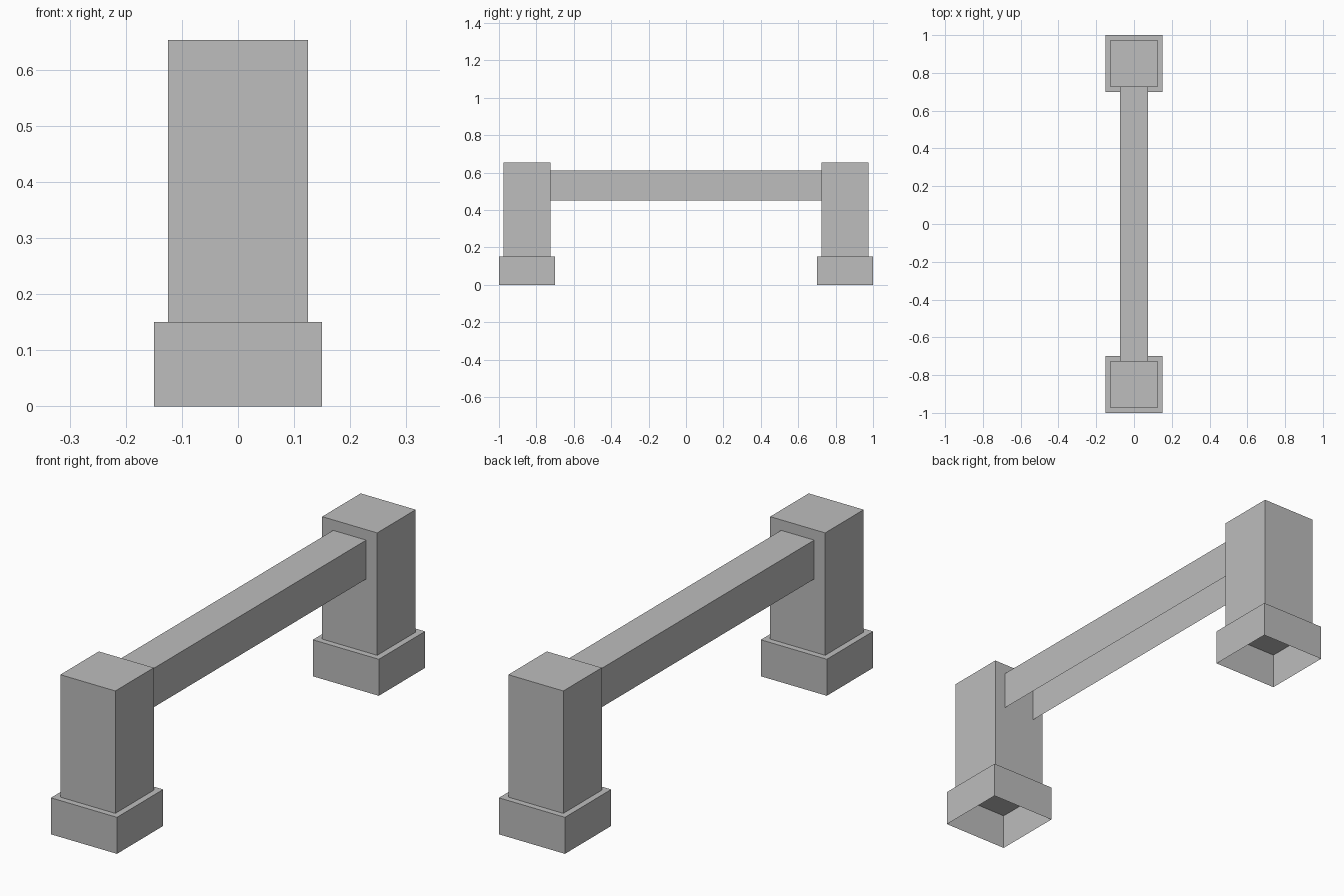
import bpy
import bmesh

default_cube = bpy.data.objects.get("Cube")
if default_cube:
    bpy.data.objects.remove(default_cube, do_unlink=True)

# Single stone grey colour
GREY = (0.51, 0.51, 0.51, 1.0)
stone = bpy.data.materials.new("stone_grey")
stone.use_nodes = True
stone.diffuse_color = GREY
stone.node_tree.nodes["Principled BSDF"].inputs["Base Color"].default_value = GREY


def open_box(name, low, high, open_ends=False):
    """Box shell without a bottom, and optionally without its y ends."""
    bm = bmesh.new()
    bmesh.ops.create_cube(bm, size=1)
    for v in bm.verts:
        v.co = [lo + (c + 0.5) * (hi - lo) for c, lo, hi in zip(v.co, low, high)]
    bm.normal_update()
    unwanted = [f for f in bm.faces
                if f.normal.z < -0.5 or (open_ends and abs(f.normal.y) > 0.5)]
    bmesh.ops.delete(bm, geom=unwanted, context='FACES')
    mesh = bpy.data.meshes.new(name)
    bm.to_mesh(mesh)
    bm.free()
    mesh.materials.append(stone)
    obj = bpy.data.objects.new(name, mesh)
    bpy.context.collection.objects.link(obj)
    return obj


BASE_HALF, POST_HALF, BEAM_HALF = 0.15, 0.125, 0.075
BASE_TOP, POST_TOP = 0.15, 0.653
CENTRE = 0.85

# Hollow base and post at each end
for side, y in (("front", -CENTRE), ("back", CENTRE)):
    open_box(side + "_base", (-BASE_HALF, y - BASE_HALF, 0),
             (BASE_HALF, y + BASE_HALF, BASE_TOP))
    open_box(side + "_post", (-POST_HALF, y - POST_HALF, BASE_TOP),
             (POST_HALF, y + POST_HALF, POST_TOP))

# Channel-shaped rail, open underneath, between the posts
reach = CENTRE - POST_HALF
open_box("rail", (-BEAM_HALF, -reach, 0.45), (BEAM_HALF, reach, 0.61), open_ends=True)
